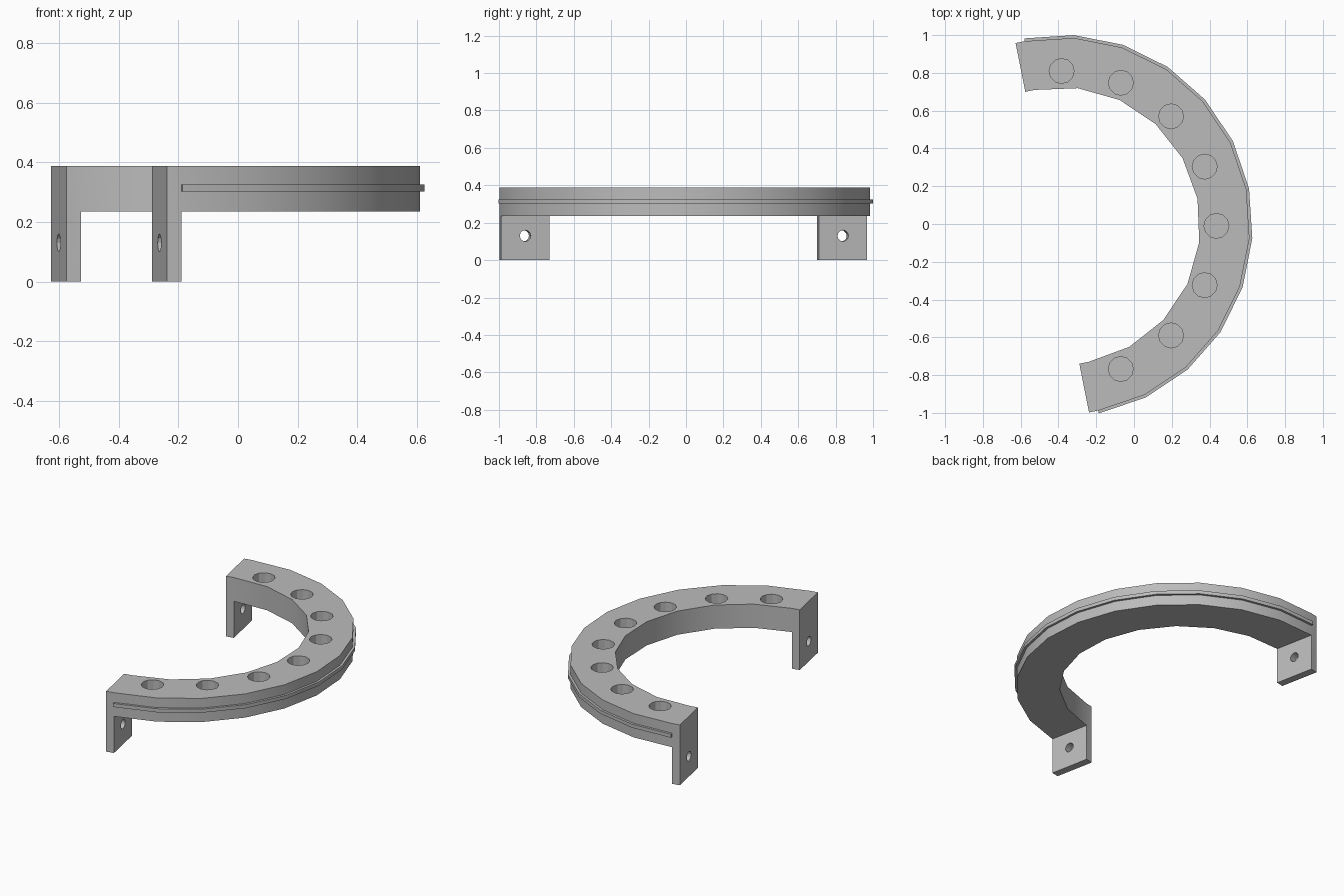
import bpy, bmesh
from math import radians, cos, sin
from mathutils import Vector, Matrix

if "Cube" in bpy.data.objects:
    bpy.data.objects.remove(bpy.data.objects["Cube"], do_unlink=True)

CENTRE = Vector((-0.3835, -0.01, 0))
START, END = -78.75, 101.25          # half-circle arc, degrees
R_IN, R_OUT, R_RIB, R_HOLES = 0.734, 0.997, 1.012, 0.82
Z_RING, Z_TOP = 0.235, 0.387
PLATE = 0.05

grey = bpy.data.materials.new("plain grey")
grey.use_nodes = True
colour = (0.5, 0.5, 0.5, 1)
grey.diffuse_color = colour
grey.node_tree.nodes["Principled BSDF"].inputs["Base Color"].default_value = colour


def polar(radius, angle, z=0.0):
    a = radians(angle)
    return CENTRE + Vector((radius * cos(a), radius * sin(a), z))


def arc(radius, segments, z):
    step = (END - START) / segments
    return [polar(radius, START + i * step, z) for i in range(segments + 1)]


def extrude(bm, faces, dz):
    result = bmesh.ops.extrude_face_region(bm, geom=faces, use_keep_orig=True)
    verts = [g for g in result["geom"] if isinstance(g, bmesh.types.BMVert)]
    bmesh.ops.translate(bm, verts=verts, vec=(0, 0, dz))


def finish(bm, name):
    bmesh.ops.recalc_face_normals(bm, faces=bm.faces)
    mesh = bpy.data.meshes.new(name)
    bm.to_mesh(mesh)
    bm.free()
    mesh.materials.append(grey)
    obj = bpy.data.objects.new(name, mesh)
    bpy.context.collection.objects.link(obj)
    return obj


def select(obj):
    bpy.ops.object.select_all(action="DESELECT")
    obj.select_set(True)
    bpy.context.view_layer.objects.active = obj


# Half ring with a mounting leg at each end, in one piece
bm = bmesh.new()
outer = [bm.verts.new(p) for p in arc(R_OUT, 12, Z_RING)]
inner = [bm.verts.new(p) for p in arc(R_IN, 10, Z_RING)]
ring_face = bm.faces.new(outer + inner[::-1])
leg_faces = []
for i, angle, side in ((0, START, -1), (-1, END, 1)):
    out = polar(1, angle + 90) - CENTRE
    tips = [bm.verts.new(v.co + out * PLATE * side) for v in (inner[i], outer[i])]
    corners = [inner[i], outer[i], tips[1], tips[0]]
    leg_faces.append(bm.faces.new(corners if side > 0 else corners[::-1]))
extrude(bm, [ring_face] + leg_faces, Z_TOP - Z_RING)
extrude(bm, leg_faces, -Z_RING)
bmesh.ops.delete(bm, geom=leg_faces, context="FACES_ONLY")
bmesh.ops.recalc_face_normals(bm, faces=bm.faces)
bmesh.ops.dissolve_limit(bm, angle_limit=radians(1), verts=bm.verts, edges=bm.edges)
body = finish(bm, "half_ring_with_legs")

# Cutters: blind sockets in the top and a bolt hole through each leg
bm = bmesh.new()
for i in range(8):
    bmesh.ops.create_cone(bm, cap_ends=True, segments=12, radius1=0.066, radius2=0.066,
                          depth=0.24, matrix=Matrix.Translation(polar(R_HOLES, 90 - 22.5 * i, Z_TOP)))
for angle in (START, END):
    turn = Matrix.Rotation(radians(angle), 4, "Z") @ Matrix.Rotation(radians(90), 4, "X")
    bmesh.ops.create_cone(bm, cap_ends=True, segments=12, radius1=0.03, radius2=0.03, depth=0.2,
                          matrix=Matrix.Translation(polar(0.866, angle, 0.13)) @ turn)
cutter = finish(bm, "hole_cutter")
cutter.hide_render = True
select(body)
cut = body.modifiers.new("holes", "BOOLEAN")
cut.operation = "DIFFERENCE"
cut.solver = "EXACT"
cut.object = cutter
bpy.ops.object.modifier_apply(modifier=cut.name)
bpy.data.objects.remove(cutter, do_unlink=True)

# Thin rib around the outside
bm = bmesh.new()
outline = arc(R_RIB, 12, 0.302) + arc(R_OUT - 0.02, 12, 0.302)[::-1]
extrude(bm, [bm.faces.new([bm.verts.new(p) for p in outline])], 0.023)
rib = finish(bm, "outer_rib")

for obj in (body, rib):
    select(obj)
    bpy.ops.object.shade_smooth_by_angle(angle=radians(25))
